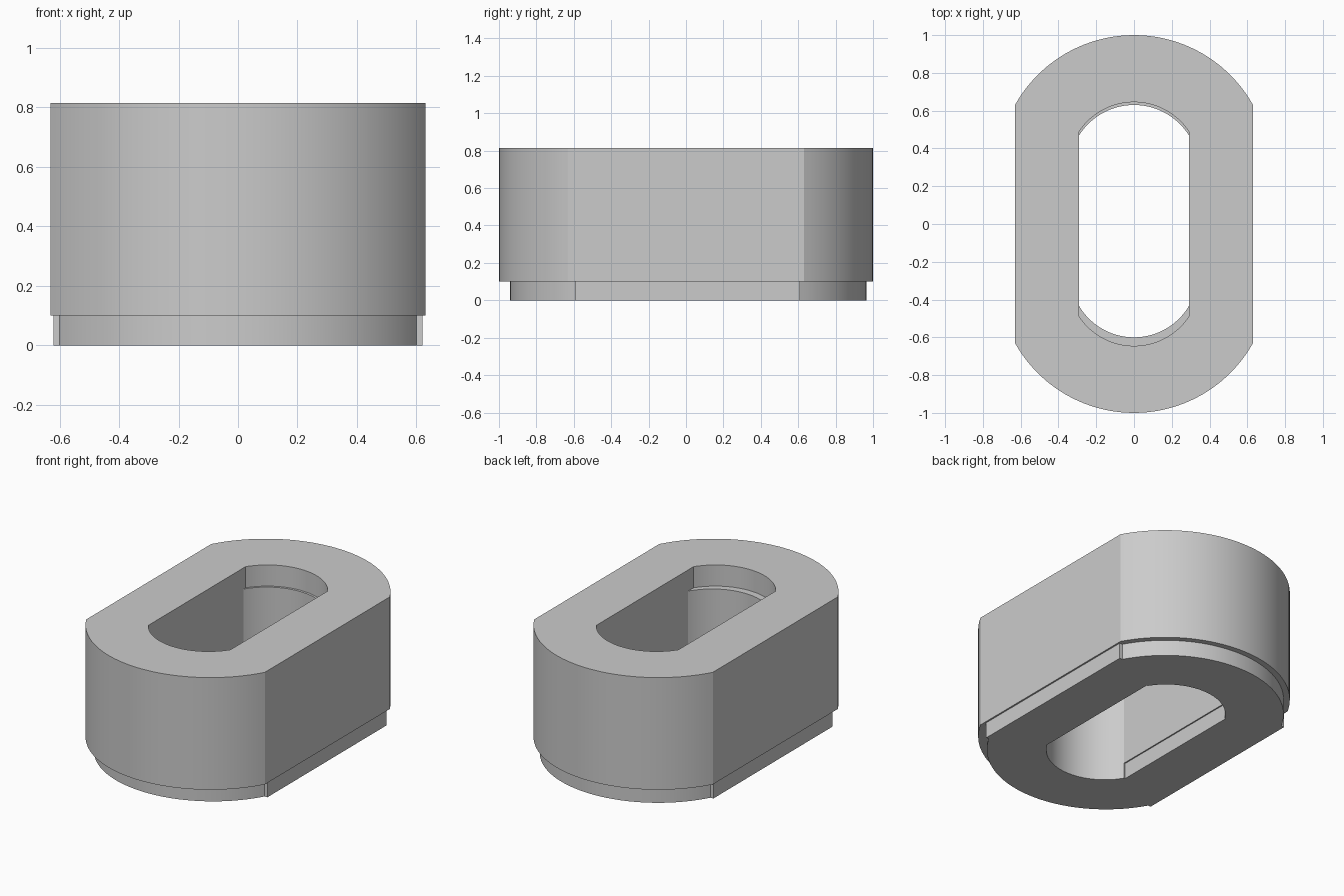
import bpy, bmesh, math

if "Cube" in bpy.data.objects:
    bpy.data.objects.remove(bpy.data.objects["Cube"])

SEG = 40


def arc(half, y_end, y_apex):
    """Points of a shallow arc from (half, y_end) over (0, y_apex) to (-half, y_end)."""
    sag = abs(y_apex - y_end)
    r = (half * half + sag * sag) / (2 * sag)
    s = 1 if y_apex > 0 else -1
    a = math.asin(half / r)
    cy = y_apex - s * r
    return [(r * math.sin(a - 2 * a * i / SEG), cy + s * r * math.cos(a - 2 * a * i / SEG))
            for i in range(SEG + 1)]


def outline(flat, half, back, front):
    """Flat-sided oval: flats at x = +-flat, end arcs of half-width half, (end, apex) per end."""
    pts = [(flat, back[0])] + arc(half, *back) + [(-flat, back[0])]
    pts += [(-flat, front[0])] + arc(half, *front)[::-1] + [(flat, front[0])]
    return pts


# Profiles: wide shell, inset base, upper opening, lower sleeve opening
shell = outline(0.63, 0.63, (0.63, 1.0), (-0.63, -1.0))
base = outline(0.62, 0.60, (0.61, 0.965), (-0.59, -0.94))
opening = outline(0.29, 0.29, (0.49, 0.645), (-0.49, -0.645))
sleeve = outline(0.29, 0.29, (0.47, 0.63), (-0.435, -0.60))
sleeve_base = outline(0.298, 0.29, (0.47, 0.63), (-0.435, -0.60))

# Loops run up the outside, over the top and back down the hole
loops = [(base, 0), (base, 0.1), (shell, 0.1), (shell, 0.815),
         (opening, 0.815), (opening, 0.68), (sleeve, 0.68), (sleeve, 0.1),
         (sleeve_base, 0.1), (sleeve_base, 0)]

bm = bmesh.new()
rings = [[bm.verts.new((x, y, z)) for x, y in prof] for prof, z in loops]
for k, lo in enumerate(rings):
    hi = rings[(k + 1) % len(rings)]
    for i in range(len(lo)):
        j = (i + 1) % len(lo)
        bm.faces.new((lo[i], lo[j], hi[j], hi[i]))
bmesh.ops.remove_doubles(bm, verts=bm.verts[:], dist=1e-4)
bmesh.ops.recalc_face_normals(bm, faces=bm.faces[:])

mesh = bpy.data.meshes.new("oval_sleeve")
bm.to_mesh(mesh)
bm.free()
obj = bpy.data.objects.new("oval_sleeve", mesh)
bpy.context.collection.objects.link(obj)
bpy.context.view_layer.objects.active = obj
obj.select_set(True)
bpy.ops.object.shade_smooth_by_angle(angle=math.radians(20))
